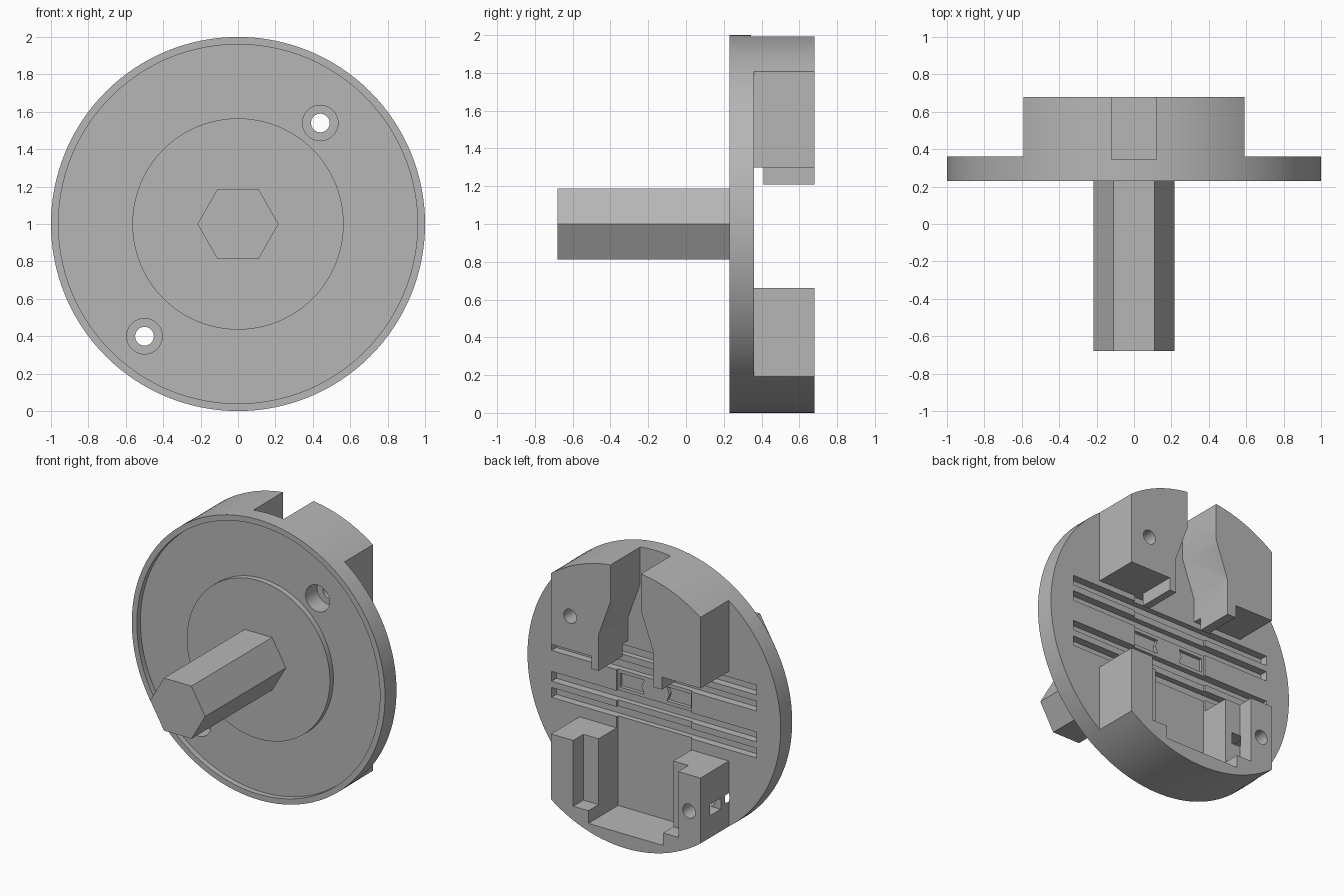
import bpy, bmesh, math
from mathutils import Vector

cube = bpy.data.objects.get("Cube")
if cube:
    bpy.data.objects.remove(cube, do_unlink=True)

grey = bpy.data.materials.new("mid_grey")
grey.use_nodes = True
colour = (0.47, 0.47, 0.47, 1)
grey.diffuse_color = colour
grey.node_tree.nodes["Principled BSDF"].inputs["Base Color"].default_value = colour


def add_object(name, bm):
    bmesh.ops.recalc_face_normals(bm, faces=bm.faces)
    mesh = bpy.data.meshes.new(name)
    bm.to_mesh(mesh)
    bm.free()
    mesh.materials.append(grey)
    obj = bpy.data.objects.new(name, mesh)
    bpy.context.collection.objects.link(obj)
    return obj


def prism(name, points, y0, y1):
    """Extrude an x-z outline along y."""
    bm = bmesh.new()
    face = bm.faces.new([bm.verts.new((x, y0, z)) for x, z in points])
    out = bmesh.ops.extrude_face_region(bm, geom=[face])
    verts = [g for g in out["geom"] if isinstance(g, bmesh.types.BMVert)]
    bmesh.ops.translate(bm, verts=verts, vec=Vector((0, y1 - y0, 0)))
    return add_object(name, bm)


def box(name, x0, x1, y0, y1, z0, z1):
    return prism(name, [(x0, z0), (x1, z0), (x1, z1), (x0, z1)], y0, y1)


def ngon(x, z, r, n):
    return [(x + r * math.cos(math.tau * i / n), z + r * math.sin(math.tau * i / n))
            for i in range(n)]


def lathe(name, profile, n):
    """Spin (radius, y) points about the y axis at z = 1."""
    bm = bmesh.new()
    verts = [bm.verts.new((r, y, 1)) for r, y in profile]
    edges = [bm.edges.new(pair) for pair in zip(verts, verts[1:])]
    bmesh.ops.spin(bm, geom=verts + edges, cent=(0, 0, 1), axis=(0, 1, 0),
                   angle=math.tau, steps=n)
    bmesh.ops.remove_doubles(bm, verts=bm.verts, dist=0.0001)
    return add_object(name, bm)


FRONT, PLATE, PANEL, BACK, FAR = 0.23, 0.36, 0.345, 0.68, 0.9

# Round body with raised rim and centre boss on the front
body = lathe("body", [(0, FRONT), (0.565, FRONT), (0.565, 0.27), (0.96, 0.27),
                      (0.96, FRONT), (1, FRONT), (1, BACK), (0, BACK)], 128)

cutters = []
# Clear the sides and the middle gap down to the plate
for s in (-1, 1):
    cutters.append(box("side_cut", *sorted((s * 0.59, s * 1.2)), PLATE, FAR, -0.2, 2.2))
cutters.append(box("gap_cut", -0.7, 0.7, PLATE, FAR, 0.66, 1.30))

# Flared slot through the upper block
half = [(0.12, 2.2), (0.12, 1.73), (0.216, 1.466), (0.216, 1.25)]
cutters.append(prism("slot_cut", half + [(-x, z) for x, z in reversed(half)], PANEL, FAR))

# Centre panel and lower cavity with stepped shoulders
cutters.append(box("cavity_cut", -0.295, 0.295, PANEL, FAR, 0.10, 1.30))
cutters.append(box("shoulder_cut", -0.415, 0.415, 0.565, FAR, 0.19, 0.8))

# Long wiring grooves
for dz in (-0.225, -0.11, 0.11, 0.225):
    cutters.append(box("groove_cut", -0.81, 0.81, 0.305, 0.5, 0.965 + dz, 1.035 + dz))

# Shallow centre pockets with rounded inner ends
for s in (-1, 1):
    pocket = [(s * x, z) for x, z in
              [(0.28, 0.95), (0.28, 1.05), (0.09, 1.05), (0.11, 1.0), (0.09, 0.95)]]
    cutters.append(prism("pocket_cut", pocket, 0.32, 0.5))

# Counterbored screw holes and side nut slot
for x, z in ((0.44, 1.54), (-0.5, 0.4)):
    cutters.append(prism("bore_cut", ngon(x, z, 0.05, 32), 0, FAR))
    cutters.append(prism("counterbore_cut", ngon(x, z, 0.095, 40), 0, 0.4))
cutters.append(box("nut_cut", -0.7, -0.35, 0.45, 0.57, 0.35, 0.43))

for cutter in cutters:
    cutter.hide_render = True
    mod = body.modifiers.new(cutter.name, "BOOLEAN")
    mod.operation = "DIFFERENCE"
    mod.solver = "EXACT"
    mod.object = cutter
bpy.context.view_layer.update()
result = bpy.data.meshes.new_from_object(
    body.evaluated_get(bpy.context.evaluated_depsgraph_get()))
body.modifiers.clear()
body.data = result
for cutter in cutters:
    bpy.data.objects.remove(cutter, do_unlink=True)

# Retaining lips beneath the upper block
box("left_lip", 0.216, 0.27, 0.41, BACK, 1.21, 1.30)
box("right_lip", -0.285, -0.216, 0.41, BACK, 1.21, 1.30)

# Hexagonal drive shaft
prism("hex_shaft", ngon(0, 1, 0.217, 6), -0.68, FRONT + 0.01)

bpy.ops.object.select_all(action="DESELECT")
body.select_set(True)
bpy.context.view_layer.objects.active = body
bpy.ops.object.shade_smooth_by_angle(angle=math.radians(25))
